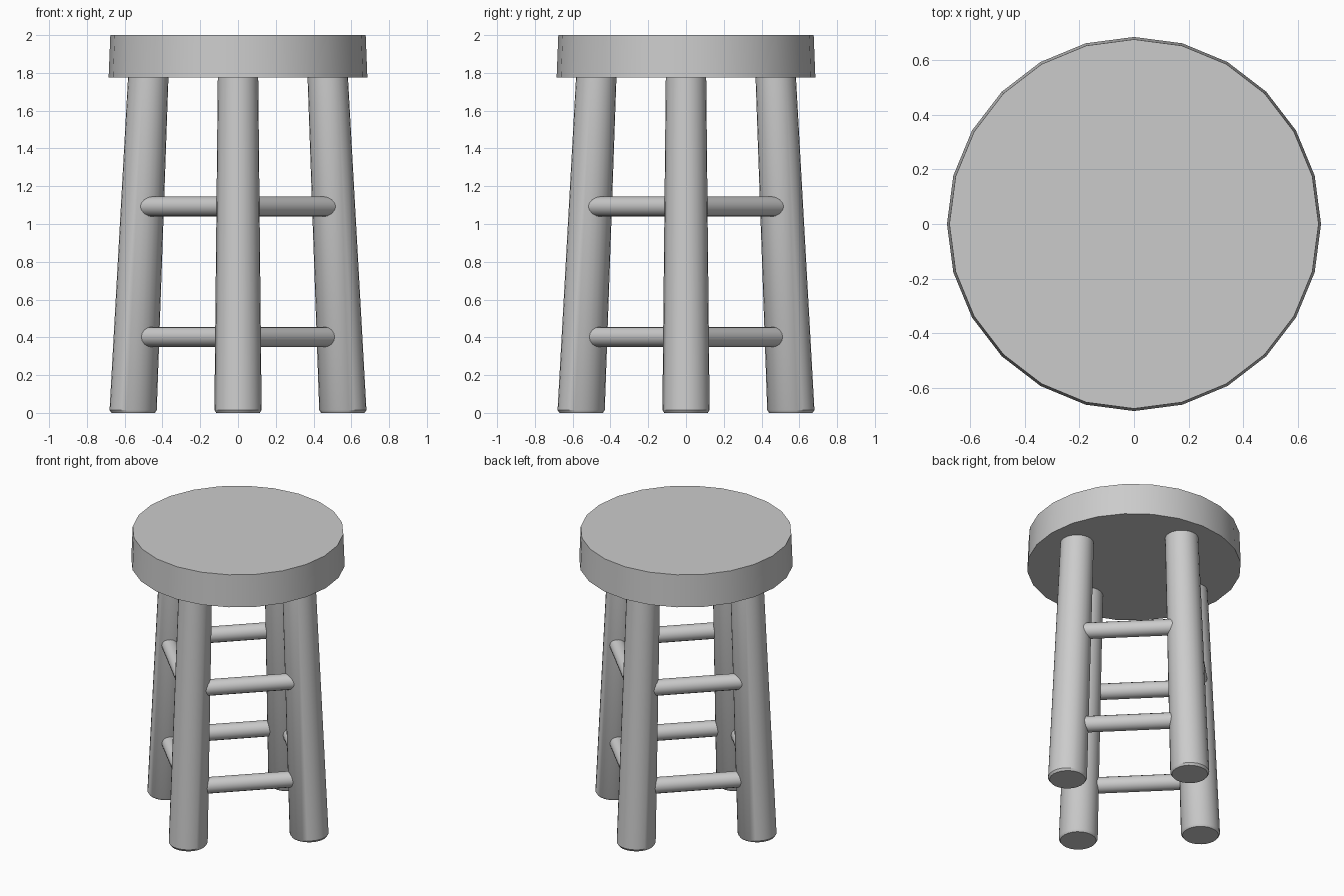
import bpy, bmesh, math
from mathutils import Vector

if "Cube" in bpy.data.objects:
    bpy.data.objects.remove(bpy.data.objects["Cube"])


def loft(name, rings, sides):
    """Skin a stack of rings; each ring is a (centre, radius) pair, perpendicular to z."""
    bm = bmesh.new()
    loops = []
    for c, r in rings:
        loops.append([bm.verts.new(Vector(c) + Vector((r * math.cos(2 * math.pi * i / sides),
                                                       r * math.sin(2 * math.pi * i / sides), 0)))
                      for i in range(sides)])
    for a, b in zip(loops, loops[1:]):
        for i in range(sides):
            j = (i + 1) % sides
            bm.faces.new((a[i], a[j], b[j], b[i]))
    bm.faces.new(loops[0][::-1])
    bm.faces.new(loops[-1])
    mesh = bpy.data.meshes.new(name)
    bm.to_mesh(mesh)
    bm.free()
    ob = bpy.data.objects.new(name, mesh)
    bpy.context.collection.objects.link(ob)
    bpy.ops.object.select_all(action='DESELECT')
    ob.select_set(True)
    bpy.context.view_layer.objects.active = ob
    bpy.ops.object.shade_smooth_by_angle(angle=math.radians(35))
    return ob


BASE, TOP = 0.555, 0.475
SEAT_Z = 1.775

# Seat: slightly tapered disc
loft("seat", [((0, 0, SEAT_Z), 0.685), ((0, 0, 2.0), 0.676)], 24)

# Four splayed, tapered legs with a softened foot
names = ["right", "back", "left", "front"]
for k, n in enumerate(names):
    leg = loft(n + "_leg", [((BASE, 0, 0), 0.115), ((BASE, 0, 0.015), 0.125),
                            ((TOP, 0, SEAT_Z + 0.005), 0.107)], 24)
    leg.rotation_euler.z = k * math.pi / 2

# Two tiers of round rungs joining neighbouring legs
half = BASE * math.sqrt(2) / 2
for tier, z in (("lower", 0.402), ("upper", 1.092)):
    for k, n in enumerate(["back_right", "back_left", "front_left", "front_right"]):
        rung = loft(f"{tier}_{n}_rung", [((0, 0, -half), 0.053), ((0, 0, half), 0.053)], 16)
        a, b = k * math.pi / 2, (k + 1) * math.pi / 2
        p = Vector((BASE * math.cos(a), BASE * math.sin(a), z))
        q = Vector((BASE * math.cos(b), BASE * math.sin(b), z))
        rung.location = (p + q) / 2
        rung.rotation_euler = (q - p).to_track_quat('Z', 'Y').to_euler()
